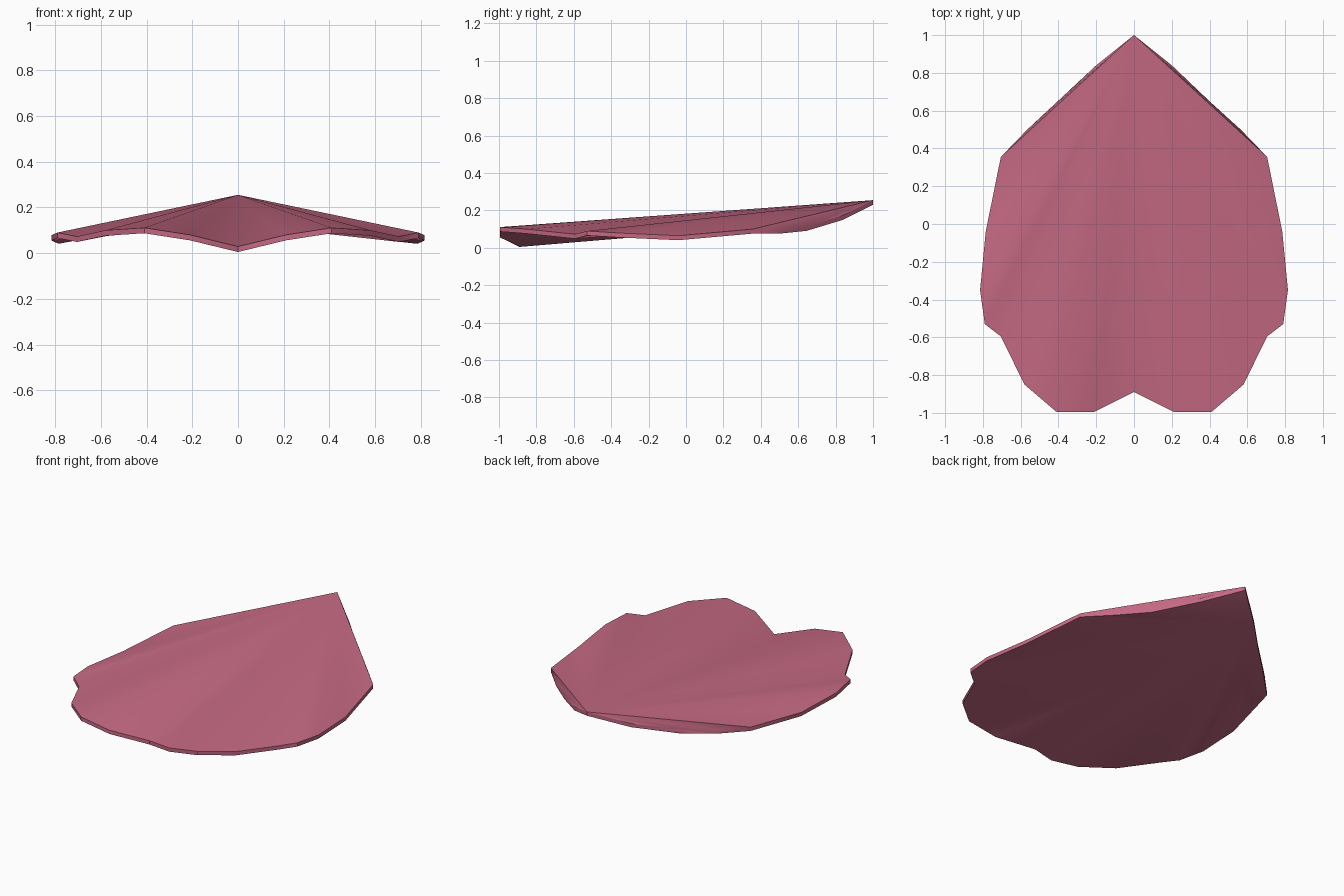
import bpy, bmesh, math

cube = bpy.data.objects.get("Cube")
if cube:
    bpy.data.objects.remove(cube, do_unlink=True)

# Single petal colour
pink = bpy.data.materials.new("dusty pink")
pink.use_nodes = True
colour = (0.56, 0.142, 0.228, 1)
pink.diffuse_color = colour
pink.node_tree.nodes["Principled BSDF"].inputs["Base Color"].default_value = colour

# Rim of one half from next to the tip round to the notch: x, y, upper z
THICKNESS = 0.024
tip = (0, 1, 0.255)
notch = (0, -0.89, 0.029)
half = [
    (0.20, 0.84, 0.174), (0.405, 0.645, 0.115), (0.565, 0.50, 0.100),
    (0.705, 0.355, 0.100), (0.785, -0.04, 0.065), (0.815, -0.35, 0.079),
    (0.79, -0.53, 0.090), (0.705, -0.595, 0.073), (0.58, -0.85, 0.100),
    (0.41, -0.995, 0.111), (0.21, -0.995, 0.080),
]
rim = [tip] + half + [notch] + [(-x, y, z) for x, y, z in reversed(half)]

bm = bmesh.new()
upper = [bm.verts.new(p) for p in rim]
lower = [bm.verts.new((x, y, z - THICKNESS)) for x, y, z in rim]
n = len(rim)


def fan(verts, hub):
    """Triangles spreading from one rim vertex to all the others."""
    ring = verts[hub:] + verts[:hub]
    for a, b in zip(ring[1:], ring[2:]):
        bm.faces.new((ring[0], a, b))


fan(upper, 0)        # upper skin pleats out from the tip
fan(lower, n - 1)    # underside pleats out from beside the tip

# Thin edge all round
for i in range(n):
    j = (i + 1) % n
    bm.faces.new((upper[i], upper[j], lower[j], lower[i]))
bmesh.ops.recalc_face_normals(bm, faces=bm.faces)

mesh = bpy.data.meshes.new("petal")
bm.to_mesh(mesh)
bm.free()
mesh.materials.append(pink)
petal = bpy.data.objects.new("petal", mesh)
bpy.context.collection.objects.link(petal)

# Soft pleats, crisp rim
bpy.ops.object.select_all(action="DESELECT")
petal.select_set(True)
bpy.context.view_layer.objects.active = petal
bpy.ops.object.shade_smooth_by_angle(angle=math.radians(35))
